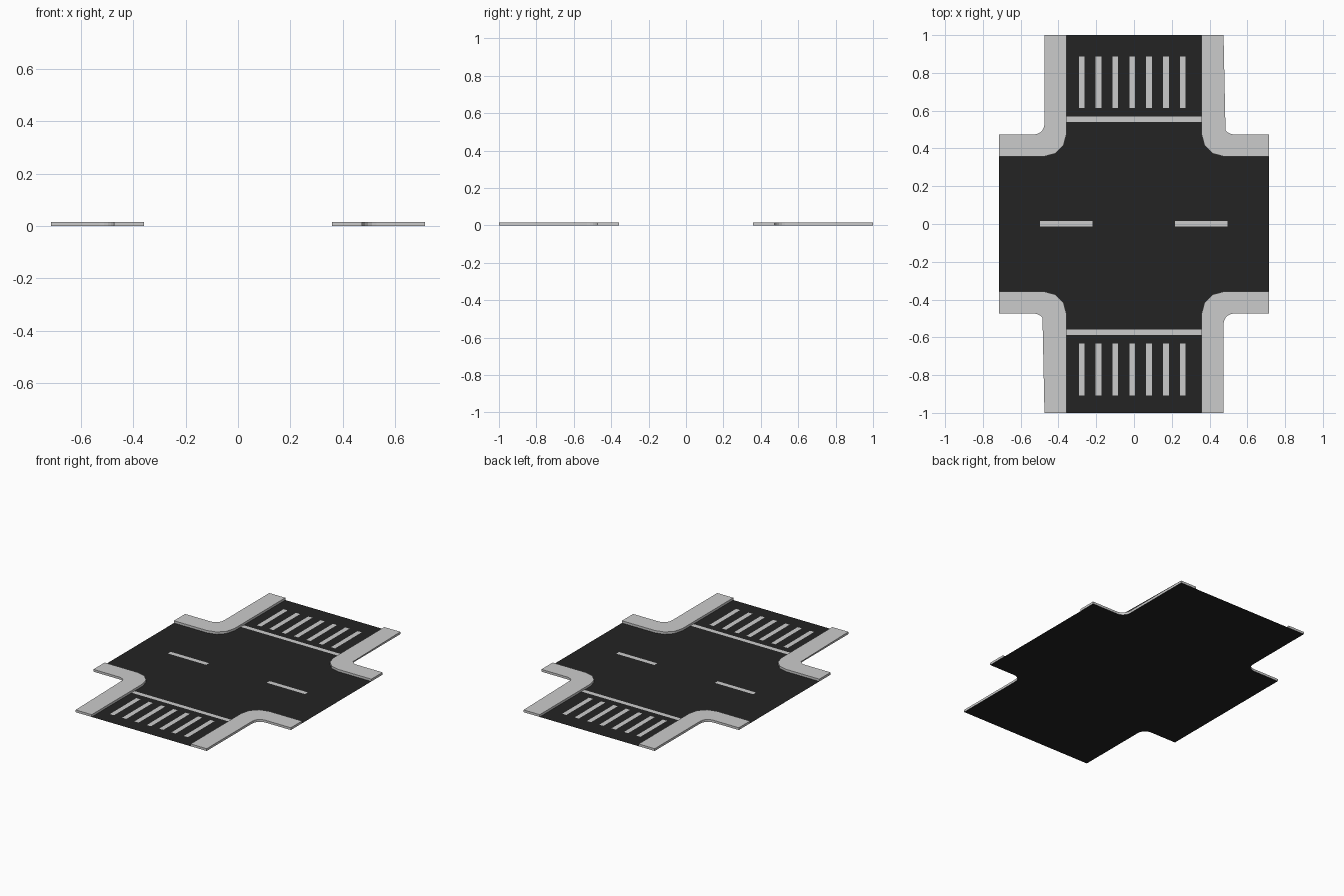
import bpy, bmesh, math

if "Cube" in bpy.data.objects:
    bpy.data.objects.remove(bpy.data.objects["Cube"])

EX, EY = 0.714, 1.0      # road ends
IN, OUT = 0.358, 0.474   # sidewalk kerb and back edges
H, MARK = 0.015, 0.0008  # sidewalk height, paint height
R_BACK = 0.055           # fillet on the back edge

asphalt = bpy.data.materials.new("asphalt")
asphalt.diffuse_color = (0.017, 0.017, 0.017, 1)
asphalt.use_nodes = True
asphalt.node_tree.nodes["Principled BSDF"].inputs["Base Color"].default_value = asphalt.diffuse_color


def add_object(name, bm, mat=None):
    mesh = bpy.data.meshes.new(name)
    bm.to_mesh(mesh)
    bm.free()
    obj = bpy.data.objects.new(name, mesh)
    bpy.context.collection.objects.link(obj)
    if mat:
        mesh.materials.append(mat)
    return obj


def arc(cx, cy, r, a0, a1, n):
    angles = [math.radians(a0 + (a1 - a0) * i / n) for i in range(n + 1)]
    return [(cx + r * math.cos(a), cy + r * math.sin(a)) for a in angles]


def up_face(bm, pts, z):
    f = bm.faces.new([bm.verts.new((x, y, z)) for x, y in pts])
    f.normal_update()
    if f.normal.z < 0:
        f.normal_flip()
    return f


# Edges of one corner: kerb side (3 facets) and back side
kerb = [(IN, EY)] + arc(OUT, OUT, OUT - IN, 180, 270, 3) + [(EX, IN)]
back = [(EX, OUT)] + arc(OUT + R_BACK, OUT + R_BACK, R_BACK, 270, 180, 5) + [(OUT, EY)]

# Road sheet, running under the sidewalks
outline = []
for sx, sy in ((1, 1), (-1, 1), (-1, -1), (1, -1)):
    q = [(sx * x, sy * y) for x, y in back]
    outline += q if sx * sy > 0 else q[::-1]
bm = bmesh.new()
road_face = up_face(bm, outline, 0)
bmesh.ops.triangulate(bm, faces=[road_face])
add_object("road", bm, asphalt)

# Four raised corner sidewalks, open underneath where they meet the road
for sx in (-1, 1):
    for sy in (-1, 1):
        pts = [(sx * x, sy * y) for x, y in kerb + back]
        if sx * sy < 0:
            pts.reverse()
        bm = bmesh.new()
        top = [bm.verts.new((x, y, H)) for x, y in pts]
        low = [bm.verts.new((x, y, 0)) for x, y in pts]
        cap = bm.faces.new(top)
        for i in range(len(pts)):
            j = (i + 1) % len(pts)
            bm.faces.new((low[i], low[j], top[j], top[i]))
        bmesh.ops.triangulate(bm, faces=[cap])
        add_object("sidewalk", bm)


def marking(name, rects):
    bm = bmesh.new()
    for x0, x1, y0, y1 in rects:
        up_face(bm, [(x0, y0), (x1, y0), (x1, y1), (x0, y1)], MARK)
    add_object(name, bm)


# Painted markings: crossings, stop lines and centre dashes
for side, y0, y1, s0, s1 in (("back", 0.613, 0.888, 0.539, 0.568),
                             ("front", -0.907, -0.633, -0.588, -0.559)):
    xs = [-0.277 + 0.0892 * i for i in range(7)]
    marking(side + "_crossing", [(x - 0.015, x + 0.015, y0, y1) for x in xs])
    marking(side + "_stop_line", [(-IN, IN, s0, s1)])
marking("centre_dashes", [(-0.497, -0.22, -0.014, 0.015), (0.218, 0.494, -0.014, 0.015)])
